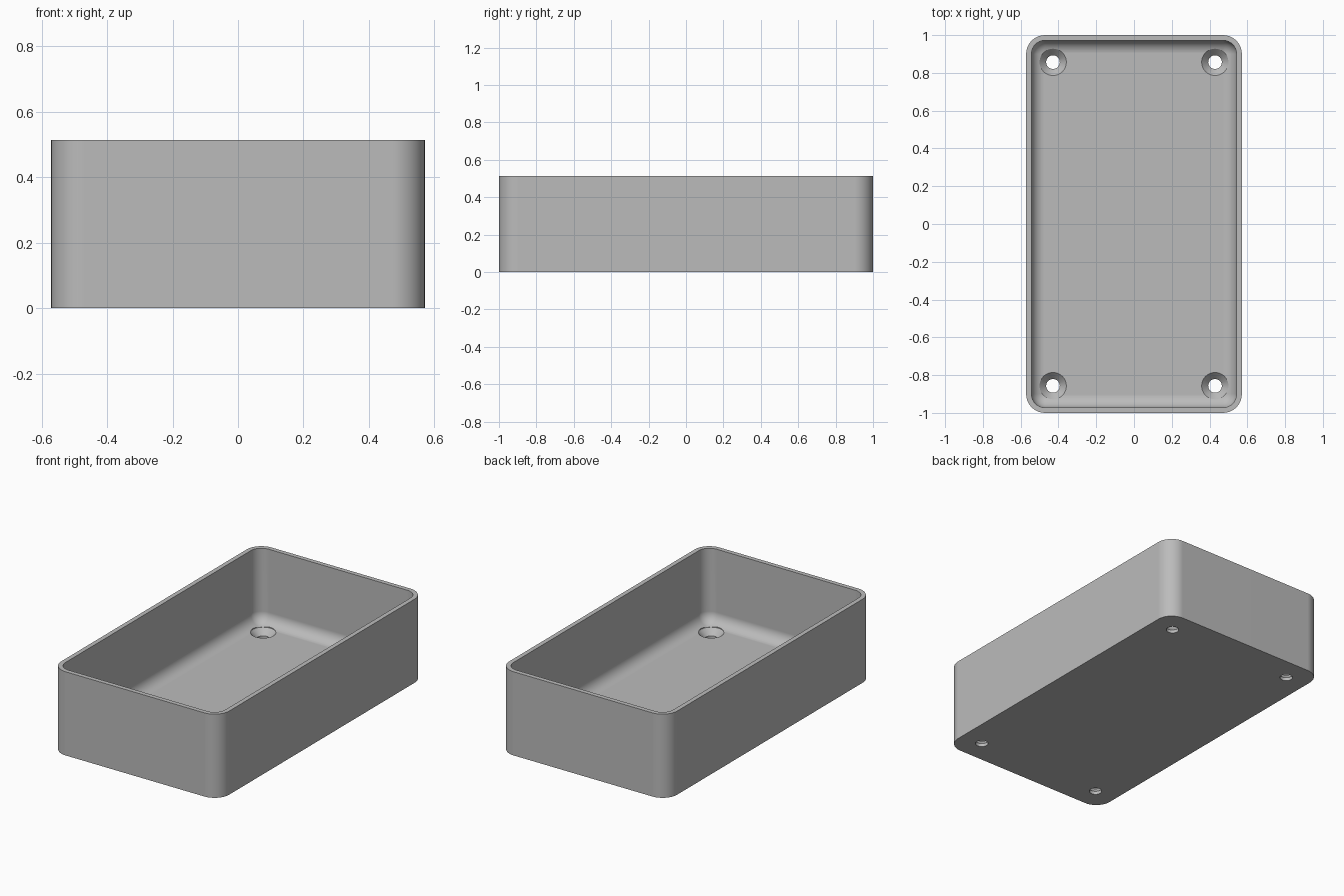
import bpy, bmesh, math

cube = bpy.data.objects.get("Cube")
if cube:
    bpy.data.objects.remove(cube, do_unlink=True)

HALF_X, HALF_Y, HEIGHT = 0.571, 1.0, 0.514
CORNER, WALL, FLOOR, FILLET = 0.1, 0.028, 0.057, 0.07
HOLE_X, HOLE_Y, HOLE_R, SINK_R = 0.429, 0.857, 0.036, 0.071

grey = bpy.data.materials.new("plain grey")
grey.use_nodes = True
grey.diffuse_color = (0.5, 0.5, 0.5, 1)
grey.node_tree.nodes["Principled BSDF"].inputs["Base Color"].default_value = (0.5, 0.5, 0.5, 1)


def rounded_ring(bm, inset, z, steps=10):
    """Rounded rectangle of vertices, pulled in from the outer outline."""
    r = CORNER - inset
    cx, cy = HALF_X - CORNER, HALF_Y - CORNER
    ring = []
    for q, (sx, sy) in enumerate([(1, 1), (-1, 1), (-1, -1), (1, -1)]):
        for i in range(steps + 1):
            a = (q + i / steps) * math.pi / 2
            ring.append(bm.verts.new((sx * cx + r * math.cos(a), sy * cy + r * math.sin(a), z)))
    return ring


def circle_ring(bm, x, y, r, z, n=40):
    return [bm.verts.new((x + r * math.cos(math.tau * i / n), y + r * math.sin(math.tau * i / n), z))
            for i in range(n)]


def skin(bm, rings):
    """Bridge consecutive rings and cap both ends."""
    for a, b in zip(rings, rings[1:]):
        for i in range(len(a)):
            j = (i + 1) % len(a)
            bm.faces.new((a[i], a[j], b[j], b[i]))
    bm.faces.new(rings[0][::-1])
    bm.faces.new(rings[-1])


def to_object(bm, name):
    bmesh.ops.recalc_face_normals(bm, faces=bm.faces)
    mesh = bpy.data.meshes.new(name)
    bm.to_mesh(mesh)
    bm.free()
    mesh.materials.append(grey)
    ob = bpy.data.objects.new(name, mesh)
    bpy.context.collection.objects.link(ob)
    return ob


# Open tray: outer wall, rim, inner wall, then a rounded fillet down to the floor
bm = bmesh.new()
rings = [rounded_ring(bm, 0, 0), rounded_ring(bm, 0, HEIGHT), rounded_ring(bm, WALL, HEIGHT)]
for i in range(11):
    a = i / 10 * math.pi / 2
    rings.append(rounded_ring(bm, WALL + FILLET * (1 - math.cos(a)), FLOOR + FILLET * (1 - math.sin(a))))
skin(bm, rings)
tray = to_object(bm, "tray")

# Countersunk screw holes, one near each corner
bm = bmesh.new()
for sx in (-1, 1):
    for sy in (-1, 1):
        profile = [(HOLE_R, -0.05), (HOLE_R, 0.02), (SINK_R, FLOOR), (SINK_R, 0.2)]
        skin(bm, [circle_ring(bm, sx * HOLE_X, sy * HOLE_Y, r, z) for r, z in profile])
cutter = to_object(bm, "screw_hole_cutter")
cutter.hide_render = True

bpy.ops.object.select_all(action='DESELECT')
tray.select_set(True)
bpy.context.view_layer.objects.active = tray
cut = tray.modifiers.new("screw_holes", 'BOOLEAN')
cut.operation, cut.solver, cut.object = 'DIFFERENCE', 'EXACT', cutter
bpy.ops.object.modifier_apply(modifier=cut.name)
bpy.data.objects.remove(cutter, do_unlink=True)

# Smooth the curves while keeping rims crisp and flats flat
bpy.ops.object.shade_smooth_by_angle(angle=math.radians(30))
weighted = tray.modifiers.new("flat_normals", 'WEIGHTED_NORMAL')
weighted.keep_sharp = True
